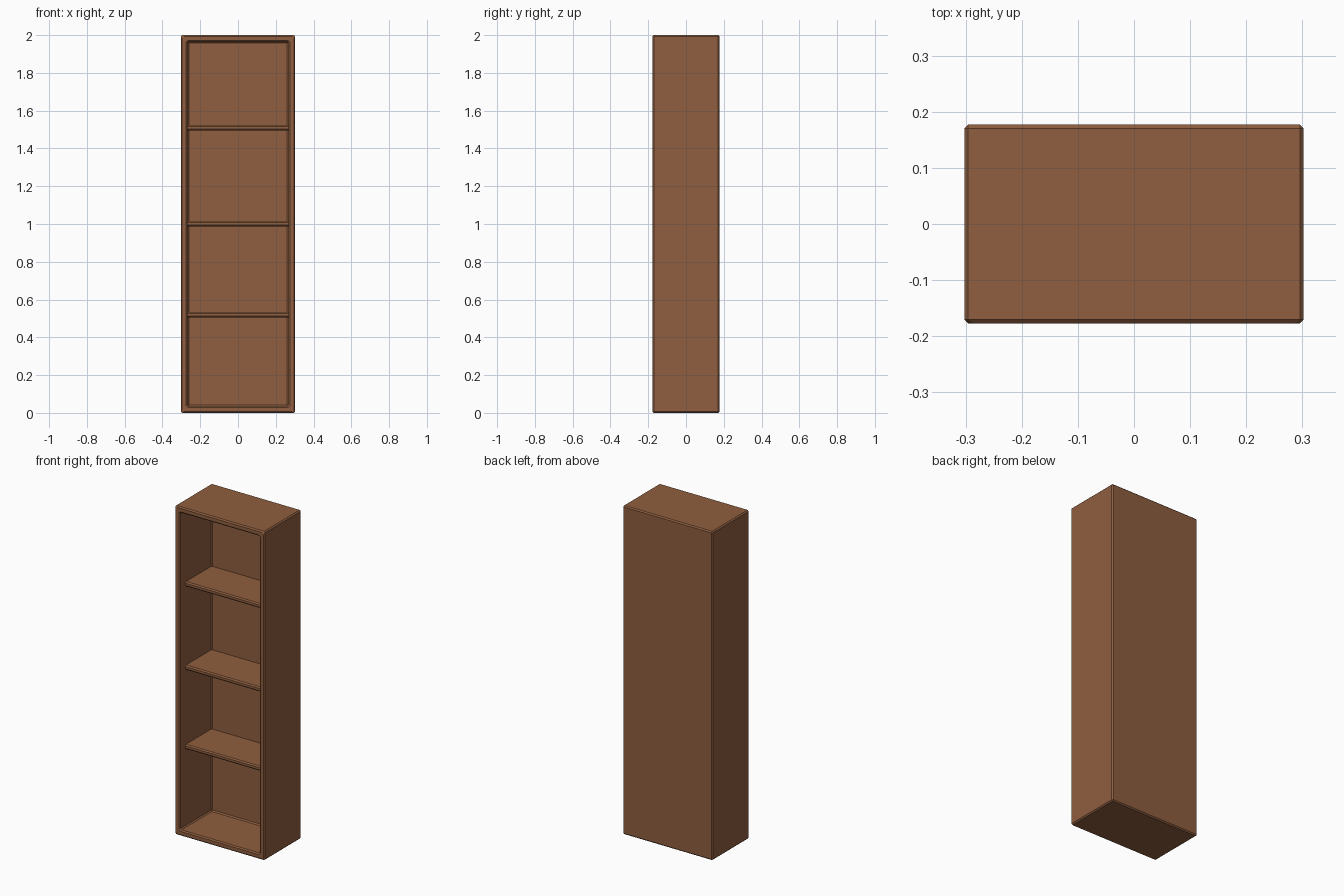
import bpy, bmesh
from mathutils import Matrix

if "Cube" in bpy.data.objects:
    bpy.data.objects.remove(bpy.data.objects["Cube"])

W, D, H = 0.605, 0.355, 2.0   # outer size
WALL, BEVEL = 0.035, 0.007
INNER_BACK = 0.128            # y of the inside back face
SHELF_FRONT = -0.124

wood = bpy.data.materials.new("wood")
wood.diffuse_color = (0.275, 0.113, 0.05, 1)
wood.use_nodes = True
wood.node_tree.nodes["Principled BSDF"].inputs["Base Color"].default_value = wood.diffuse_color


def box(bm, size, centre):
    bmesh.ops.create_cube(bm, size=1, matrix=Matrix.Translation(centre) @ Matrix.Diagonal((*size, 1)))


def finish(name, bm):
    # chamfer every edge, then make the object
    bmesh.ops.bevel(bm, geom=bm.edges[:], offset=BEVEL, segments=1, affect='EDGES')
    bmesh.ops.recalc_face_normals(bm, faces=bm.faces[:])
    mesh = bpy.data.meshes.new(name)
    bm.to_mesh(mesh)
    bm.free()
    mesh.materials.append(wood)
    obj = bpy.data.objects.new(name, mesh)
    bpy.context.collection.objects.link(obj)
    return obj


# Cabinet: box with the front face inset and pushed in
bm = bmesh.new()
box(bm, (W, D, H), (0, 0, H / 2))
bm.normal_update()
front = min(bm.faces, key=lambda f: f.calc_center_median().y)
bmesh.ops.inset_region(bm, faces=[front], thickness=WALL, use_even_offset=True)
pushed = bmesh.ops.extrude_discrete_faces(bm, faces=[front])["faces"][0]
bmesh.ops.translate(bm, verts=pushed.verts[:], vec=(0, INNER_BACK + D / 2, 0))
finish("cabinet", bm)

# Shelves: set back from the front, ends let into the walls
for i, z in enumerate((0.52, 1.002, 1.51)):
    bm = bmesh.new()
    depth = INNER_BACK + 0.01 - SHELF_FRONT
    box(bm, (W - 2 * WALL + 0.016, depth, 0.028), (0, SHELF_FRONT + depth / 2, z))
    finish(f"shelf_{i + 1}", bm)
